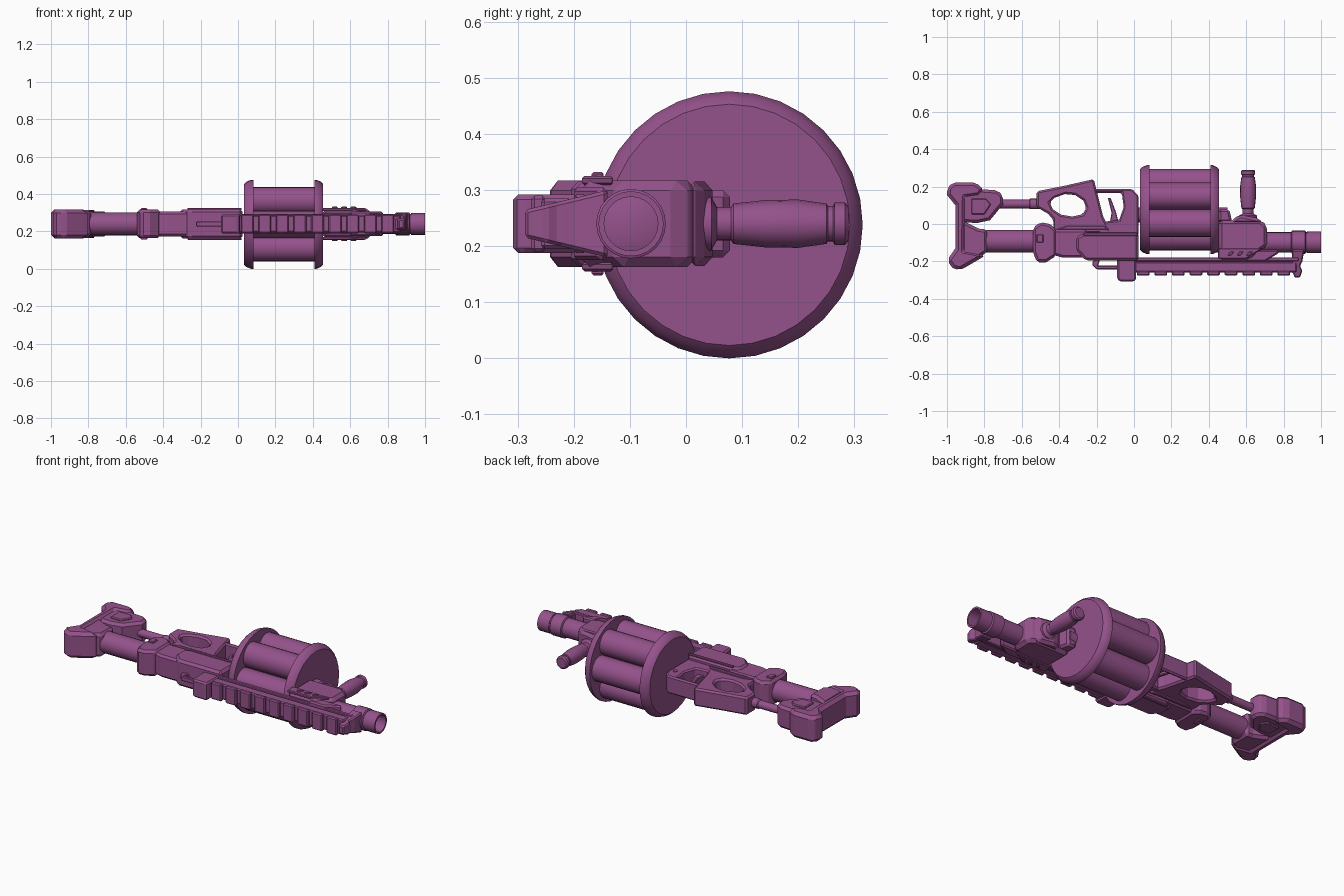
import bpy, bmesh, math
from mathutils import Vector

CZ = 0.24          # mid plane of the body
BARREL_Y = -0.098  # barrel axis
DRUM_Y = 0.077     # drum axis

mat = bpy.data.materials.new("purple")
mat.diffuse_color = (0.30, 0.085, 0.26, 1)


def finish(name, bm, bevel=0, smooth=False, material=True):
    bmesh.ops.recalc_face_normals(bm, faces=bm.faces)
    me = bpy.data.meshes.new(name)
    bm.to_mesh(me)
    bm.free()
    ob = bpy.data.objects.new(name, me)
    bpy.context.collection.objects.link(ob)
    if material:
        me.materials.append(mat)
    if bevel:
        m = ob.modifiers.new("bevel", 'BEVEL')
        m.width, m.segments, m.limit_method = bevel, 1, 'ANGLE'
        m.angle_limit = math.radians(40)
    if smooth:
        bpy.ops.object.select_all(action='DESELECT')
        bpy.context.view_layer.objects.active = ob
        ob.select_set(True)
        bpy.ops.object.shade_smooth_by_angle(angle=math.radians(35))
    return ob


def prism(name, pts, half, bevel=0.012, cz=CZ, taper=None, holes=()):
    """Extrude an x/y outline by +-half in z; holes are x/y outlines cut through."""
    bm = bmesh.new()
    face = bm.faces.new([bm.verts.new((x, y, cz - half)) for x, y in pts])
    ext = bmesh.ops.extrude_face_region(bm, geom=[face])
    up = [v for v in ext["geom"] if isinstance(v, bmesh.types.BMVert)]
    bmesh.ops.translate(bm, vec=(0, 0, 2 * half), verts=up)
    if taper:
        for v in bm.verts:
            v.co.z = cz + (v.co.z - cz) * taper(v.co.x, v.co.y)
    ob = finish(name, bm, 0)
    for i, h in enumerate(holes):
        cutter = prism(f"{name}_cutter_{i}", h, half + 0.1, 0, cz)
        cutter.hide_render = True
        cutter.hide_set(True)
        m = ob.modifiers.new("hole", 'BOOLEAN')
        m.operation, m.object, m.solver = 'DIFFERENCE', cutter, 'EXACT'
        bpy.context.view_layer.objects.active = ob
        bpy.ops.object.modifier_apply(modifier=m.name)
        bpy.data.objects.remove(cutter)
    if bevel:
        m = ob.modifiers.new("bevel", 'BEVEL')
        m.width, m.segments, m.limit_method = bevel, 1, 'ANGLE'
        m.angle_limit = math.radians(40)
    return ob


def box(name, x0, x1, y0, y1, half, bevel=0.01, cz=CZ):
    return prism(name, [(x0, y0), (x1, y0), (x1, y1), (x0, y1)], half, bevel, cz)


def lathe(name, profile, c, axis='x', sides=24, cz=CZ):
    """Revolve (position, radius) pairs round an axis along x (c = y) or y (c = x)."""
    bm = bmesh.new()
    rings = []
    for t, r in profile:
        ring = []
        for i in range(sides):
            a = 2 * math.pi * i / sides
            u, w = r * math.cos(a), cz + r * math.sin(a)
            ring.append(bm.verts.new((t, c + u, w) if axis == 'x' else (c + u, t, w)))
        rings.append(ring)
    for a, b in zip(rings, rings[1:]):
        for i in range(sides):
            j = (i + 1) % sides
            bm.faces.new((a[i], a[j], b[j], b[i]))
    bm.faces.new(rings[0])
    bm.faces.new(rings[-1])
    return finish(name, bm, 0, True)


def ellipse(cx, cy, rx, ry, n=20):
    return [(cx + rx * math.cos(2 * math.pi * i / n),
             cy + ry * math.sin(2 * math.pi * i / n)) for i in range(n)]


# Revolving drum: two chamfered flanges, six tubes, core
lathe("drum_flange_rear", [(0.032, 0.215), (0.045, 0.228), (0.07, 0.238), (0.083, 0.238), (0.083, 0.2)],
      DRUM_Y, sides=32, cz=0.238)
lathe("drum_flange_front", [(0.408, 0.2), (0.408, 0.238), (0.42, 0.238), (0.442, 0.228), (0.455, 0.215)],
      DRUM_Y, sides=32, cz=0.238)
for i in range(6):
    a = math.pi / 3 * i
    lathe(f"drum_tube_{i}", [(0.08, 0.073), (0.41, 0.073)],
          DRUM_Y + 0.145 * math.cos(a), cz=0.238 + 0.145 * math.sin(a))
lathe("drum_core", [(0.08, 0.09), (0.41, 0.09)], DRUM_Y)
lathe("drum_axle", [(-0.02, 0.04), (0.5, 0.04)], DRUM_Y - 0.03)

# Barrel with hollow muzzle and collar
lathe("barrel", [(0.44, 0.054), (0.925, 0.054), (0.925, 0.058), (1.0, 0.058), (1.0, 0.048), (0.88, 0.048)],
      BARREL_Y)
lathe("barrel_collar", [(0.84, 0.054), (0.845, 0.062), (0.915, 0.062), (0.92, 0.054)], BARREL_Y)

# Front housing
prism("front_housing", [(0.452, -0.19), (0.452, 0.02), (0.68, 0.02), (0.712, -0.01),
                        (0.712, -0.12), (0.66, -0.155), (0.63, -0.19)], 0.077, 0.018)
prism("housing_top_step", [(0.452, 0.01), (0.452, 0.078), (0.51, 0.078), (0.525, 0.01)], 0.06)
prism("nose_wedge", [(0.6, -0.2), (0.6, -0.14), (0.775, -0.14), (0.775, -0.155), (0.7, -0.2)], 0.065, 0.008)
for s in (-1, 1):
    prism(f"housing_side_rail_{s}", [(0.45, -0.185), (0.45, -0.13), (0.69, -0.13), (0.6, -0.185)],
          0.008, 0.004, CZ + s * 0.077)
    for i in range(3):
        x = 0.5 + i * 0.05
        prism(f"housing_rib_{s}_{i}", [(x, -0.168), (x + 0.02, -0.168), (x + 0.035, -0.147), (x + 0.015, -0.147)],
              0.006, 0.003, CZ + s * 0.086)

# Foregrip
prism("foregrip_base", [(0.51, 0.0), (0.535, 0.03), (0.565, 0.05), (0.67, 0.03), (0.69, 0.0)], 0.075, 0.018)
lathe("foregrip_handle", [(0.01, 0.048), (0.045, 0.048), (0.055, 0.03), (0.08, 0.03), (0.085, 0.036),
                          (0.14, 0.042), (0.2, 0.043), (0.25, 0.036), (0.253, 0.032), (0.262, 0.032),
                          (0.265, 0.038), (0.283, 0.038), (0.29, 0.03)], 0.61, 'y', 16)

# Receiver
prism("receiver", [(-0.31, -0.14), (-0.26, -0.195), (0.025, -0.195), (0.025, -0.045), (-0.26, -0.045),
                   (-0.31, -0.07)], 0.078, 0.014)
prism("receiver_mid", [(-0.45, -0.16), (-0.38, -0.18), (-0.25, -0.18), (-0.25, -0.03), (-0.45, -0.03)], 0.066)
prism("receiver_rear", [(-0.54, -0.15), (-0.52, -0.205), (-0.47, -0.205), (-0.415, -0.17), (-0.415, -0.03),
                        (-0.45, 0.0), (-0.5, 0.01), (-0.54, -0.02)], 0.076, 0.014)
for s in (-1, 1):
    box(f"receiver_panel_{s}", -0.27, 0.02, -0.065, -0.05, 0.006, 0.003, CZ + s * 0.08)
    box(f"rear_latch_{s}", -0.52, -0.485, -0.1, -0.055, 0.008, 0.004, CZ + s * 0.076)
    lathe_pin = ellipse(-0.01, 0.115, 0.013, 0.013, 10)
    prism(f"frame_pin_{s}", lathe_pin, 0.006, 0, CZ + s * 0.05)
    prism(f"grip_rib_{s}", [(-0.42, -0.03), (-0.36, -0.01), (-0.16, -0.01), (-0.13, -0.03)],
          0.008, 0.004, CZ + s * 0.056)

# Thumbhole grip and trigger frame
hole = [(-0.45, 0.115), (-0.425, 0.14), (-0.37, 0.16), (-0.315, 0.155), (-0.27, 0.125), (-0.255, 0.085),
        (-0.275, 0.052), (-0.33, 0.04), (-0.39, 0.05), (-0.435, 0.08)]
prism("thumbhole_grip", [(-0.52, 0.09), (-0.52, 0.175), (-0.36, 0.207), (-0.215, 0.24), (-0.2, 0.18),
                         (-0.165, 0.04), (-0.12, -0.05), (-0.43, -0.05), (-0.43, 0.02), (-0.46, 0.055)],
      0.053, 0.01, holes=[hole])
prism("trigger_frame", [(-0.21, 0.165), (-0.21, 0.187), (-0.01, 0.187), (0.025, 0.15), (0.025, -0.06),
                        (-0.19, -0.06), (-0.19, 0.01), (-0.08, 0.02), (-0.055, 0.09), (-0.065, 0.165)], 0.052, 0.008)
prism("trigger", [(-0.13, 0.0), (-0.08, 0.0), (-0.095, 0.06), (-0.125, 0.14), (-0.14, 0.14), (-0.12, 0.06)],
      0.018, 0.004)

# Top rail with teeth
box("rail_base", -0.02, 0.88, -0.2, -0.178, 0.052, 0.004)
box("rail_bar", -0.02, 0.87, -0.258, -0.203, 0.045, 0.006)
box("rail_spine", 0.0, 0.86, -0.21, -0.19, 0.03, 0)
for i in range(9):
    x = 0.015 + i * 0.094
    box(f"rail_tooth_{i}", x, x + 0.068, -0.276, -0.25, 0.05, 0.006)

# Rear sight block and charging rod
prism("rear_sight", [(-0.09, -0.18), (-0.09, -0.295), (-0.075, -0.308), (0.0, -0.308), (0.012, -0.295),
                     (0.012, -0.18)], 0.052, 0.016)
prism("rear_bracket", [(-0.2, -0.185), (-0.222, -0.2), (-0.222, -0.222), (-0.2, -0.242), (-0.08, -0.242),
                       (-0.08, -0.222), (-0.192, -0.222), (-0.18, -0.185)], 0.014, 0.004)

# Front sight, narrowing towards its tip
prism("front_sight", [(0.845, -0.14), (0.91, -0.14), (0.9, -0.2), (0.888, -0.225), (0.9, -0.25), (0.888, -0.287),
                      (0.858, -0.287), (0.852, -0.265), (0.832, -0.25), (0.845, -0.2)], 0.06, 0.006,
      taper=lambda x, y: 0.4 + 0.6 * (y + 0.29) / 0.15)

# Stock tubes
lathe("stock_tube", [(-0.9, 0.061), (-0.5, 0.061)], -0.092)
lathe("stock_rod", [(-0.8, 0.023), (-0.48, 0.023)], 0.107, sides=16)
lathe("stock_rod_collar", [(-0.56, 0.023), (-0.555, 0.028), (-0.5, 0.028)], 0.107, sides=16)

# Shoulder stock: padded outer shell and inner cheek pieces
prism("stock_pad", [(-1.0, 0.155), (-1.0, 0.19), (-0.97, 0.223), (-0.845, 0.223), (-0.8, 0.18), (-0.83, 0.15),
                    (-0.9, 0.14), (-0.905, -0.14), (-0.85, -0.15), (-0.79, -0.165), (-0.83, -0.19),
                    (-0.93, -0.248), (-0.97, -0.235), (-1.0, -0.195), (-0.955, -0.13), (-0.955, 0.1)], 0.077, 0.018)
prism("stock_upper_lobe", [(-0.92, 0.16), (-0.88, 0.19), (-0.73, 0.18), (-0.7, 0.15), (-0.7, 0.105),
                           (-0.77, 0.02), (-0.84, 0.005), (-0.92, 0.01)], 0.066, 0.015)
for s in (-1, 1):
    prism(f"stock_lobe_panel_{s}", [(-0.87, 0.135), (-0.79, 0.135), (-0.765, 0.105), (-0.8, 0.05), (-0.87, 0.05)],
          0.008, 0.005, CZ + s * 0.067)
prism("stock_lower_lobe", [(-0.92, 0.02), (-0.83, -0.025), (-0.785, -0.03), (-0.785, -0.15), (-0.83, -0.18),
                           (-0.92, -0.22)], 0.069, 0.015)
